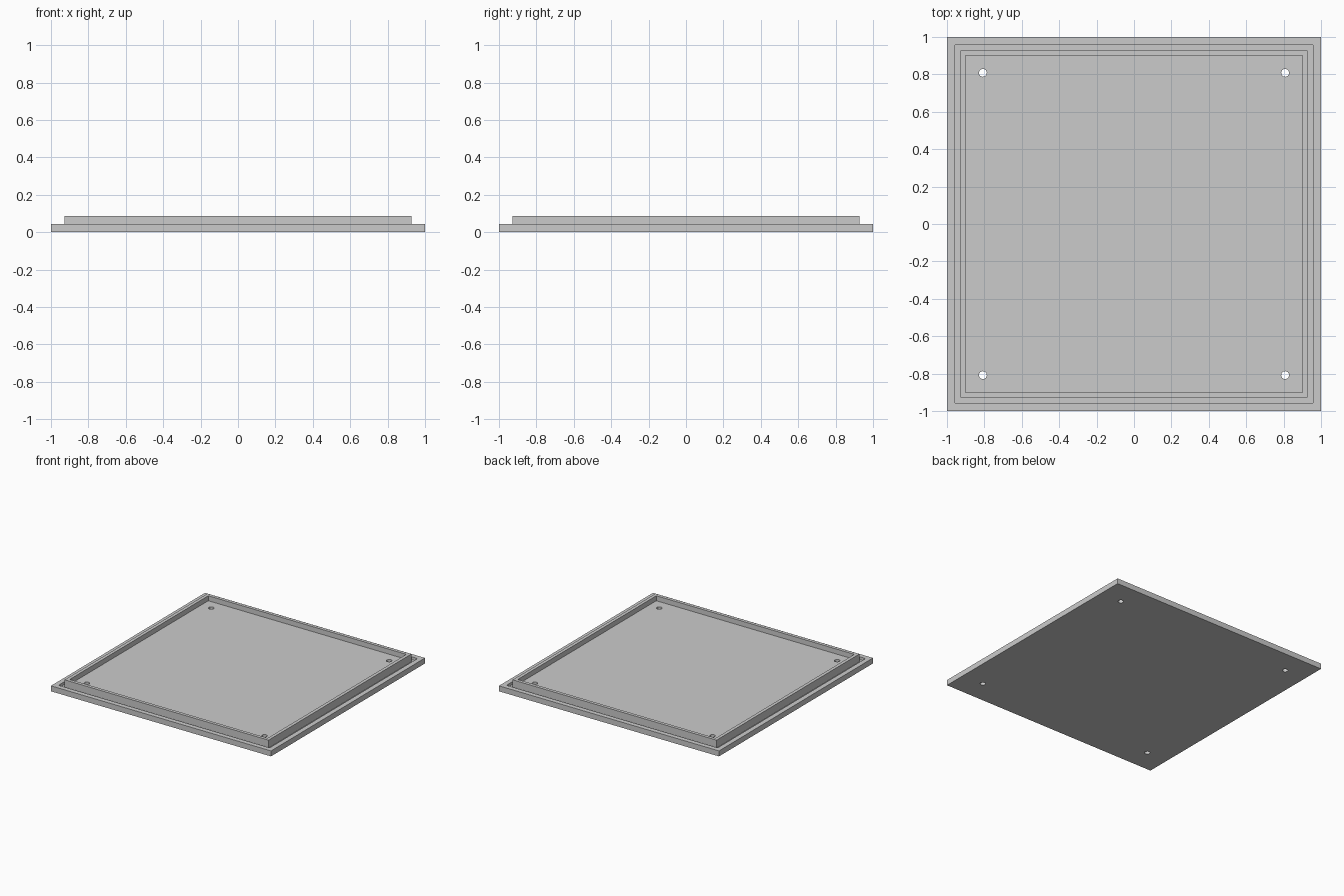
import bpy, bmesh

if "Cube" in bpy.data.objects:
    bpy.data.objects.remove(bpy.data.objects["Cube"])

grey = bpy.data.materials.new("plain grey")
grey.diffuse_color = (0.6, 0.6, 0.6, 1)
grey.use_nodes = True
grey.node_tree.nodes["Principled BSDF"].inputs["Base Color"].default_value = grey.diffuse_color

# Section from inner floor, over the rim, through the groove, to the underside:
# (half width, height, corner cut)
SECTION = [(0.90, 0.045, 0), (0.90, 0.086, 0), (0.927, 0.086, 0),
           (0.927, 0.022, 0), (0.96, 0.022, 0.008), (0.96, 0.045, 0.008),
           (1.0, 0.045, 0), (1.0, 0.0, 0)]


def square_ring(bm, h, z, c):
    pts = [(h - c, -h), (h, -h + c), (h, h - c), (h - c, h),
           (-h + c, h), (-h, h - c), (-h, -h + c), (-h + c, -h)]
    return [bm.verts.new((x, y, z)) for x, y in pts]


# Lid plate with raised rim and seal groove
bm = bmesh.new()
rings = [square_ring(bm, *s) for s in SECTION]
bm.faces.new(rings[0])
for a, b in zip(rings, rings[1:]):
    for i in range(8):
        j = (i + 1) % 8
        bm.faces.new((a[i], a[j], b[j], b[i]))
bm.faces.new(rings[-1])
bmesh.ops.remove_doubles(bm, verts=bm.verts[:], dist=0.0001)
bmesh.ops.recalc_face_normals(bm, faces=bm.faces[:])
mesh = bpy.data.meshes.new("lid_plate")
bm.to_mesh(mesh)
bm.free()
mesh.materials.append(grey)
lid = bpy.data.objects.new("lid_plate", mesh)
bpy.context.collection.objects.link(lid)

# Screw holes through the four corners
for sx in (-1, 1):
    for sy in (-1, 1):
        bpy.ops.mesh.primitive_cylinder_add(vertices=16, radius=0.021, depth=0.3,
                                            location=(0.808 * sx, 0.808 * sy, 0.02))
        cutter = bpy.context.object
        cutter.name = "screw_hole_cutter"
        cutter.data.materials.append(grey)
        cutter.hide_render = True
        cutter.hide_set(True)
        cut = lid.modifiers.new("screw_hole", 'BOOLEAN')
        cut.operation = 'DIFFERENCE'
        cut.solver = 'EXACT'
        cut.object = cutter
